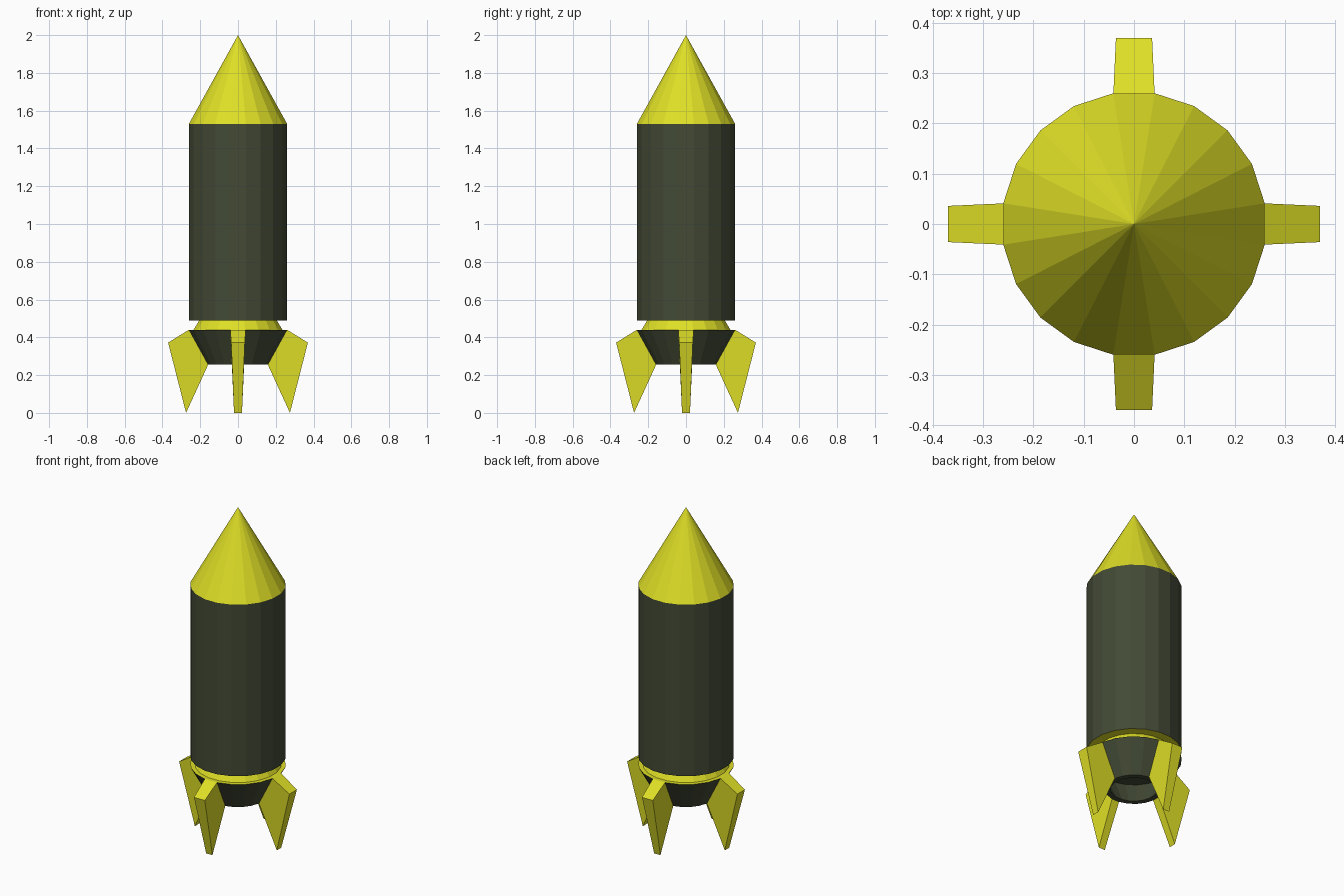
import bpy, bmesh, math

if "Cube" in bpy.data.objects:
    bpy.data.objects.remove(bpy.data.objects["Cube"])

SIDES = 20
HALF = math.pi / SIDES


def material(name, rgb):
    m = bpy.data.materials.new(name)
    m.diffuse_color = (*rgb, 1.0)
    m.use_nodes = True
    m.node_tree.nodes["Principled BSDF"].inputs["Base Color"].default_value = m.diffuse_color
    return m


yellow = material("yellow", (0.74, 0.74, 0.02))
dark = material("dark_olive", (0.056, 0.068, 0.036))


def finish(name, bm, mat):
    bmesh.ops.recalc_face_normals(bm, faces=bm.faces)
    me = bpy.data.meshes.new(name)
    bm.to_mesh(me)
    bm.free()
    me.materials.append(mat)
    ob = bpy.data.objects.new(name, me)
    bpy.context.collection.objects.link(ob)
    return ob


def lathe(name, profile, mat):
    """Spin (apothem, z) points into a 20-sided part; r = 0 makes an apex."""
    bm = bmesh.new()
    rings = []
    for r, z in profile:
        if r == 0:
            rings.append([bm.verts.new((0, 0, z))] * SIDES)
            continue
        R = r / math.cos(HALF)
        rings.append([bm.verts.new((R * math.cos(HALF * (2 * i + 1)),
                                    R * math.sin(HALF * (2 * i + 1)), z))
                      for i in range(SIDES)])
    for a, b in zip(rings, rings[1:]):
        for i in range(SIDES):
            j = (i + 1) % SIDES
            quad = [a[i], a[j], b[j], b[i]]
            bm.faces.new(list(dict.fromkeys(quad)))
    return finish(name, bm, mat)


# Nose cone and main tube
lathe("nose_cone", [(0.26, 1.53), (0, 2.0)], yellow)
lathe("body", [(0.26, 0.49), (0.26, 1.53)], dark)

# Recessed neck: underside of the tube, flared collar, top of the nozzle
lathe("neck", [(0.26, 0.49), (0.205, 0.49), (0.235, 0.44), (0.26, 0.44)], yellow)

# Hollow tapered nozzle with a thick rim
lathe("nozzle", [(0.26, 0.44), (0.158, 0.255), (0.127, 0.255),
                 (0.20, 0.40), (0, 0.40)], dark)

# Four fins growing out of nozzle faces: (radius, z, half width)
FIN = [(0.26, 0.44, 0.041), (0.37, 0.372, 0.036),
       (0.275, 0.0, 0.021), (0.158, 0.255, 0.025)]
for k, side in enumerate(("right", "back", "left", "front")):
    bm = bmesh.new()
    c, s = math.cos(k * math.pi / 2), math.sin(k * math.pi / 2)
    a, b = [[bm.verts.new((r * c - w * d * s, r * s + w * d * c, z))
             for r, z, w in FIN] for d in (-1, 1)]
    bm.faces.new(a)
    bm.faces.new(b[::-1])
    for i in range(3):
        bm.faces.new((a[i], b[i], b[i + 1], a[i + 1]))
    finish(side + "_fin", bm, yellow)
